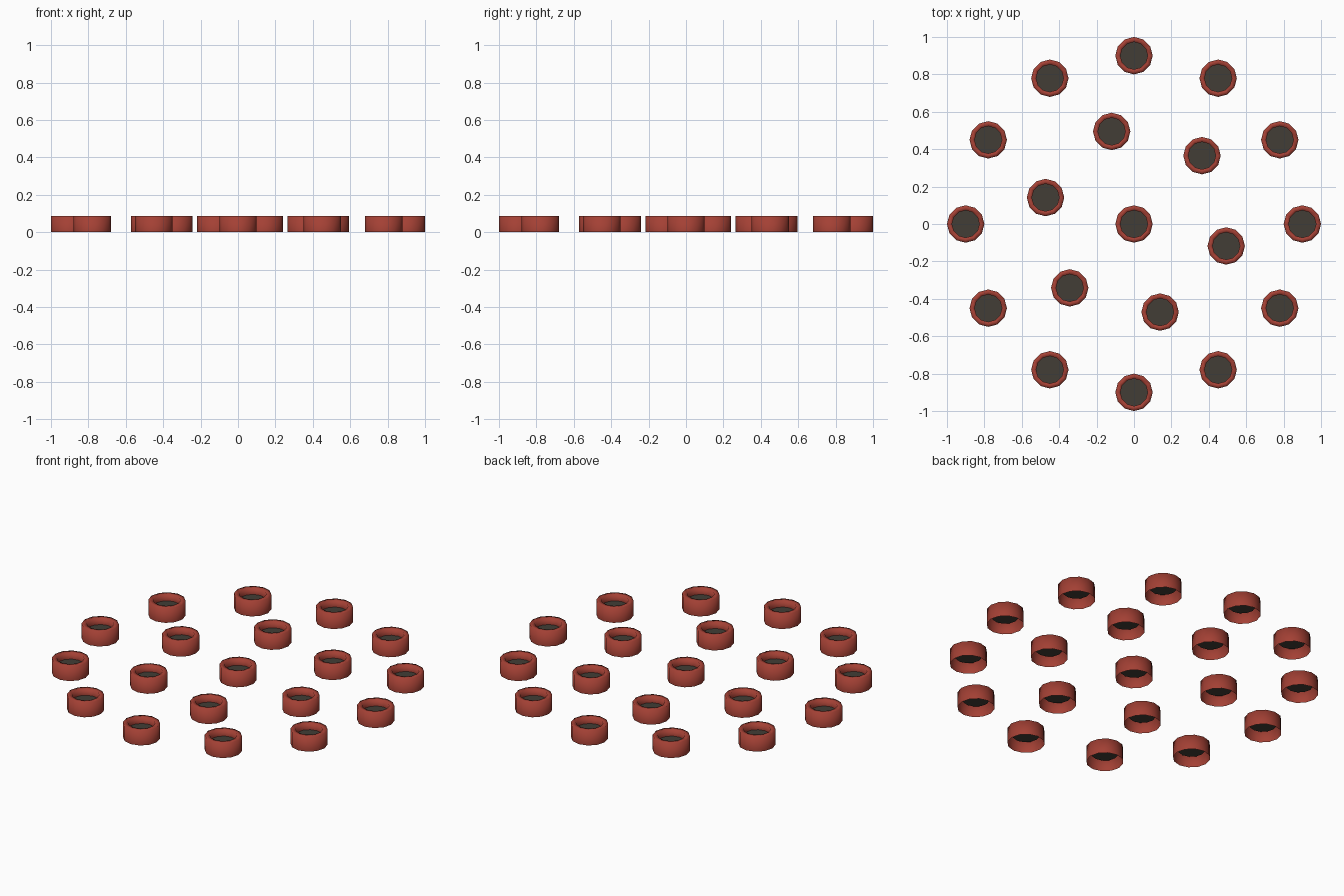
import bpy
import bmesh
from math import cos, sin, radians

if "Cube" in bpy.data.objects:
    bpy.data.objects.remove(bpy.data.objects["Cube"])

SIDES, R_OUT, R_IN = 12, 0.1, 0.073
TOP, FLOOR = 0.088, 0.05


def material(name, rgb):
    m = bpy.data.materials.new(name)
    m.diffuse_color = (*rgb, 1)
    m.use_nodes = True
    m.node_tree.nodes["Principled BSDF"].inputs["Base Color"].default_value = m.diffuse_color
    return m


red = material("brick red", (0.37, 0.052, 0.035))
dark = material("dark grey brown", (0.054, 0.047, 0.037))


def cup_mesh():
    """Open-bottomed ring with a recessed dark floor."""
    bm = bmesh.new()
    profile = [(R_OUT, 0), (R_OUT, TOP), (R_IN, TOP), (R_IN, FLOOR)]
    loops = []
    for r, z in profile:
        loops.append([bm.verts.new((r * cos(radians(360 / SIDES * i)),
                                    r * sin(radians(360 / SIDES * i)), z))
                      for i in range(SIDES)])
    # outer wall, flat rim and inner wall
    for a, b in zip(loops, loops[1:]):
        for i in range(SIDES):
            j = (i + 1) % SIDES
            f = bm.faces.new((a[i], a[j], b[j], b[i]))
            f.smooth = True
    # recessed floor
    floor = bm.faces.new(loops[-1])
    floor.material_index = 1
    # keep the rims crisp
    for e in bm.edges:
        if len(e.link_faces) == 2 and e.calc_face_angle(0) > radians(40):
            e.smooth = False
    me = bpy.data.meshes.new("cup")
    bm.to_mesh(me)
    bm.free()
    me.materials.append(red)
    me.materials.append(dark)
    return me


mesh = cup_mesh()


def place(name, x, y):
    ob = bpy.data.objects.new(name, mesh)
    ob.location = (x, y, 0)
    bpy.context.collection.objects.link(ob)


def ring(name, count, radius, start, cx=0, cy=0):
    for k in range(count):
        a = radians(start + 360 / count * k)
        place(f"{name}_{k + 1}", cx + radius * cos(a), cy + radius * sin(a))


# centre cup, slightly offset inner ring, outer ring
place("centre_cup", 0, 0)
ring("inner_cup", 6, 0.5, 45, 0.01, 0.012)
ring("outer_cup", 12, 0.9, 0)
